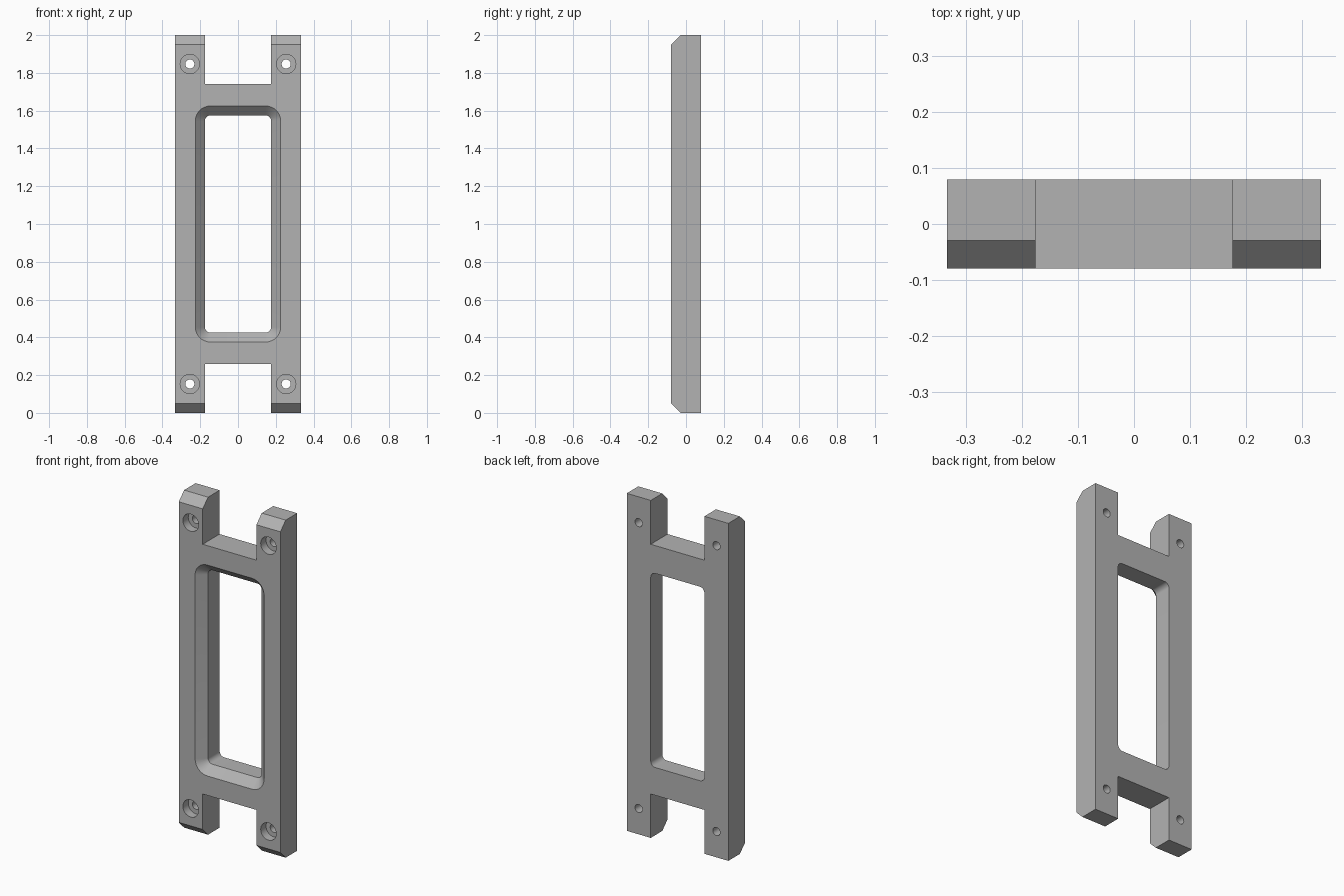
import bpy, bmesh
from math import cos, sin, pi

if "Cube" in bpy.data.objects:
    bpy.data.objects.remove(bpy.data.objects["Cube"])

HALF_W, HALF_D, HEIGHT = 0.333, 0.079, 2.0
CHAMFER = 0.05
SLOT = 0.176            # half width of the notches and the window
MID = HEIGHT / 2

grey = bpy.data.materials.new("satin_grey")
grey.use_nodes = True
colour = (0.45, 0.45, 0.45, 1)
grey.diffuse_color = colour
grey.node_tree.nodes["Principled BSDF"].inputs["Base Color"].default_value = colour


def loft(name, rings):
    """Closed solid skinned through rings of equal point count."""
    bm = bmesh.new()
    loops = [[bm.verts.new(p) for p in ring] for ring in rings]
    n = len(loops[0])
    for a, b in zip(loops, loops[1:]):
        for i in range(n):
            j = (i + 1) % n
            bm.faces.new((a[i], a[j], b[j], b[i]))
    bm.faces.new(loops[0])
    bm.faces.new(loops[-1])
    bmesh.ops.recalc_face_normals(bm, faces=bm.faces)
    mesh = bpy.data.meshes.new(name)
    bm.to_mesh(mesh)
    bm.free()
    mesh.materials.append(grey)
    obj = bpy.data.objects.new(name, mesh)
    bpy.context.collection.objects.link(obj)
    return obj


def rounded(y, x, z, half_x, half_z, radius, steps=8):
    """Rounded rectangle ring facing the front, at depth y."""
    ring = []
    for k, (sx, sz) in enumerate(((1, 1), (-1, 1), (-1, -1), (1, -1))):
        for i in range(steps + 1):
            a = (k + i / steps) * pi / 2
            ring.append((x + sx * (half_x - radius) + radius * cos(a), y,
                         z + sz * (half_z - radius) + radius * sin(a)))
    return ring


def circle(y, x, z, radius, steps=32):
    return [(x + radius * cos(2 * pi * i / steps), y,
             z + radius * sin(2 * pi * i / steps)) for i in range(steps)]


# Main plate: side profile with chamfered front ends, swept across the width
c = CHAMFER
profile = [(HALF_D, 0), (HALF_D, HEIGHT), (c - HALF_D, HEIGHT),
           (-HALF_D, HEIGHT - c), (-HALF_D, c), (c - HALF_D, 0)]
frame = loft("frame_plate", [[(x, y, z) for y, z in profile]
                             for x in (-HALF_W, HALF_W)])
cutters = []

# End notches between the legs
for s in (-1, 1):
    z0, z1 = MID + s * 0.74, MID + s * 1.2
    ring = [(-SLOT, z0), (SLOT, z0), (SLOT, z1), (-SLOT, z1)]
    cutters.append(loft("notch_cutter", [[(x, y, z) for x, z in ring]
                                         for y in (-0.2, 0.2)]))

# Rounded window with a wide front bevel
extra = 0.02
cutters.append(loft("window_cutter", [
    rounded(-HALF_D - extra, 0, MID, SLOT + c + extra, 0.575 + c + extra, 0.03 + c + extra),
    rounded(c - HALF_D, 0, MID, SLOT, 0.575, 0.03),
    rounded(0.2, 0, MID, SLOT, 0.575, 0.03)]))

# Counterbored screw holes
for sx in (-1, 1):
    for sz in (-1, 1):
        x, z = sx * 0.255, MID + sz * 0.847
        floor = -HALF_D + 0.05
        cutters.append(loft("screw_hole_cutter", [
            circle(-0.2, x, z, 0.051), circle(floor, x, z, 0.051),
            circle(floor, x, z, 0.024), circle(0.2, x, z, 0.024)]))

bpy.context.view_layer.objects.active = frame
for cutter in cutters:
    cutter.hide_render = True
    mod = frame.modifiers.new("cut", 'BOOLEAN')
    mod.operation, mod.solver, mod.object = 'DIFFERENCE', 'EXACT', cutter
    bpy.ops.object.modifier_apply(modifier=mod.name)
    bpy.data.objects.remove(cutter)

# Smooth the rounded corners and bores, keep machined edges sharp
for o in bpy.context.selected_objects:
    o.select_set(False)
frame.select_set(True)
bpy.ops.object.shade_smooth_by_angle(angle=0.5)
